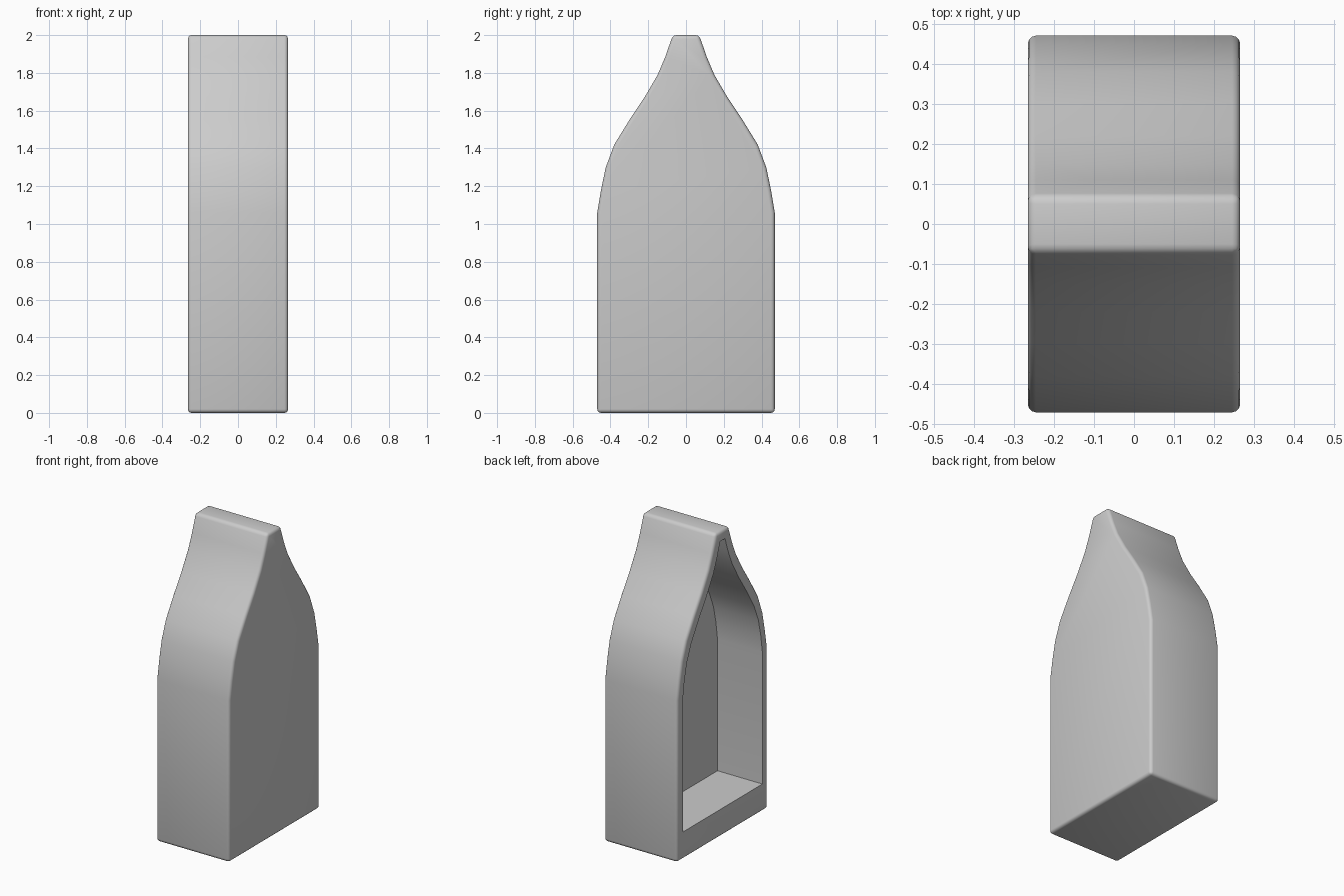
import bpy, bmesh

if "Cube" in bpy.data.objects:
    bpy.data.objects.remove(bpy.data.objects["Cube"])

# Half profiles (y, z) from bottom to top; mirrored below
outer_half = [(0.47, 0.0), (0.47, 1.06), (0.45, 1.18), (0.425, 1.30), (0.38, 1.42), (0.30, 1.55),
              (0.22, 1.67), (0.15, 1.79), (0.11, 1.885), (0.07, 2.0)]
inner_half = [(0.412, 0.18), (0.412, 1.04), (0.395, 1.16), (0.37, 1.27), (0.325, 1.38), (0.245, 1.51),
              (0.165, 1.63), (0.095, 1.75), (0.055, 1.845), (0.025, 1.935)]


def ring(bm, half, x):
    """Closed loop of vertices from a mirrored half profile."""
    pts = half + [(-y, z) for y, z in reversed(half)]
    return [bm.verts.new((x, y, z)) for y, z in pts]


def bridge(bm, a, b):
    n = len(a)
    for i in range(n):
        j = (i + 1) % n
        bm.faces.new((a[i], a[j], b[j], b[i]))


bm = bmesh.new()
# Closed +x side, outer walls, rim, cavity walls, cavity back
rings = [ring(bm, outer_half, 0.265), ring(bm, outer_half, -0.265),
         ring(bm, inner_half, -0.265), ring(bm, inner_half, 0.06)]
for a, b in zip(rings, rings[1:]):
    bridge(bm, a, b)
bm.faces.new(rings[0])
bm.faces.new(rings[-1])
bmesh.ops.recalc_face_normals(bm, faces=bm.faces)

# Round the outer corners and edges only
outer = set(rings[0] + rings[1])
edges = [e for e in bm.edges if e.verts[0] in outer and e.verts[1] in outer
         and e.calc_face_angle(0) > 0.7]
bmesh.ops.bevel(bm, geom=edges, offset=0.02, offset_type='OFFSET', segments=3,
                profile=0.5, affect='EDGES', clamp_overlap=True)

mesh = bpy.data.meshes.new("hollow_niche")
bm.to_mesh(mesh)
bm.free()
niche = bpy.data.objects.new("hollow_niche", mesh)
bpy.context.collection.objects.link(niche)
bpy.context.view_layer.objects.active = niche
niche.select_set(True)
bpy.ops.object.shade_smooth_by_angle(angle=0.6)
